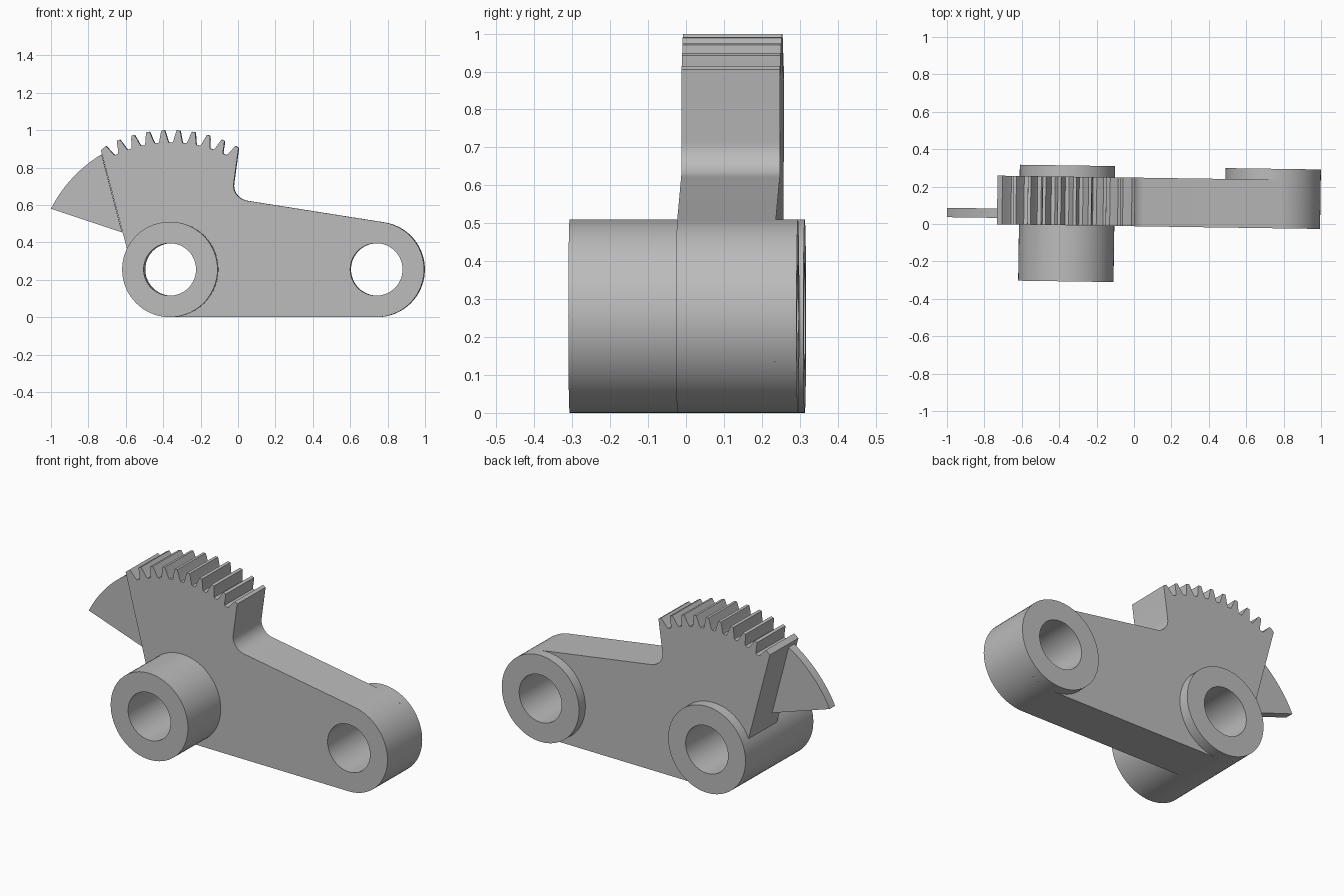
import bpy, bmesh, math
from mathutils import Matrix

if "Cube" in bpy.data.objects:
    bpy.data.objects.remove(bpy.data.objects["Cube"])

steel = bpy.data.materials.new("plain grey")
steel.diffuse_color = (0.5, 0.5, 0.5, 1)
steel.use_nodes = True
steel.node_tree.nodes["Principled BSDF"].inputs["Base Color"].default_value = steel.diffuse_color

LEFT, RIGHT = (-0.36, 0.255), (0.74, 0.255)   # hub centres (x, z)
R_HUB, R_BORE = 0.255, 0.14
FRONT, BACK = -0.012, 0.248                   # plate faces (y)
YAW = Matrix.Rotation(-0.0145, 4, 'Z')        # slight turn of the whole lever


def arc(c, r, a0, a1, n):
    return [(c[0] + r * math.cos(math.radians(a0 + (a1 - a0) * i / n)),
             c[1] + r * math.sin(math.radians(a0 + (a1 - a0) * i / n))) for i in range(n + 1)]


def circle(c, r):
    return arc(c, r, -90, 270, 72)[:-1]


def extrude_part(name, loops, y0, y1, open_at=None):
    """Extrude an x-z outline (first loop) with holes from y0 to y1."""
    cu = bpy.data.curves.new(name, 'CURVE')
    cu.dimensions, cu.fill_mode = '2D', 'BOTH'
    cu.extrude = (y1 - y0) / 2
    for pts in loops:
        s = cu.splines.new('POLY')
        s.points.add(len(pts) - 1)
        for p, (x, z) in zip(s.points, pts):
            p.co = (x, z, 0, 1)
        s.use_cyclic_u = True
    tmp = bpy.data.objects.new(name + "_curve", cu)
    bpy.context.collection.objects.link(tmp)
    bpy.context.view_layer.update()
    me = bpy.data.meshes.new_from_object(tmp.evaluated_get(bpy.context.evaluated_depsgraph_get()))
    bpy.data.objects.remove(tmp)
    place = Matrix.Translation((0, (y0 + y1) / 2, 0)) @ Matrix.Rotation(math.pi / 2, 4, 'X')
    bm = bmesh.new()
    bm.from_mesh(me)
    bm.transform(place)
    bmesh.ops.remove_doubles(bm, verts=bm.verts, dist=1e-5)
    bmesh.ops.recalc_face_normals(bm, faces=bm.faces)
    if open_at is not None:                   # drop the cap that sits on the plate
        bmesh.ops.delete(bm, geom=[f for f in bm.faces if all(abs(v.co.y - open_at) < 1e-4 for v in f.verts)],
                         context='FACES')
    bm.transform(YAW)
    bm.to_mesh(me)
    bm.free()
    me.materials.clear()
    me.materials.append(steel)
    ob = bpy.data.objects.new(name, me)
    bpy.context.collection.objects.link(ob)
    bpy.ops.object.select_all(action='DESELECT')
    ob.select_set(True)
    bpy.context.view_layer.objects.active = ob
    bpy.ops.object.shade_smooth_by_angle(angle=math.radians(25))
    return ob


def polar(r, deg):                            # about the pivot, degrees left of vertical
    a = math.radians(90 + deg)
    return (LEFT[0] + r * math.cos(a), LEFT[1] + r * math.sin(a))


# Lever plate: right end, shoulder fillet, toothed sector, left end
outline = arc(RIGHT, R_HUB, -90, 81, 36)
p0, p1, p2, w = (0.05, 0.622), (-0.036, 0.636), (-0.023, 0.715), 0.72
for i in range(11):
    t = i / 10
    b = ((1 - t) ** 2, 2 * w * t * (1 - t), t * t)
    outline.append(tuple((b[0] * p0[k] + b[1] * p1[k] + b[2] * p2[k]) / sum(b) for k in (0, 1)))
TOOTH = [(0.680, -2.3), (0.690, -1.9), (0.725, -1.15), (0.745, -0.65),
         (0.745, 0.65), (0.725, 1.15), (0.690, 1.9), (0.680, 2.3)]
outline.append((0.003, 0.905))
for n in range(10):
    mid = -28.35 + 6.3 * n
    part = TOOTH[4:] if n == 0 else TOOTH[:4] if n == 9 else TOOTH
    outline += [polar(r, mid + d) for r, d in part]
outline.append((-0.733, 0.893))
outline += arc(LEFT, R_HUB, 155.6, 270, 24)
extrude_part("lever_plate", [outline, circle(LEFT, R_BORE), circle(RIGHT, R_BORE)], FRONT, BACK)

# Hub collars standing off the plate
for name, c, y0, y1, seat in (("pivot_hub_front", LEFT, -0.312, FRONT, FRONT),
                              ("pivot_hub_back", LEFT, BACK, 0.308, BACK),
                              ("end_hub_back", RIGHT, BACK, 0.306, BACK)):
    extrude_part(name, [circle(c, R_HUB), circle(c, R_BORE)], y0, y1, seat)

# Thin guard fin beside the teeth
fin = arc(LEFT, 0.718, 121, 153.1, 20) + [(-0.62, 0.453)]
extrude_part("side_fin", [fin], 0.022, 0.072)
